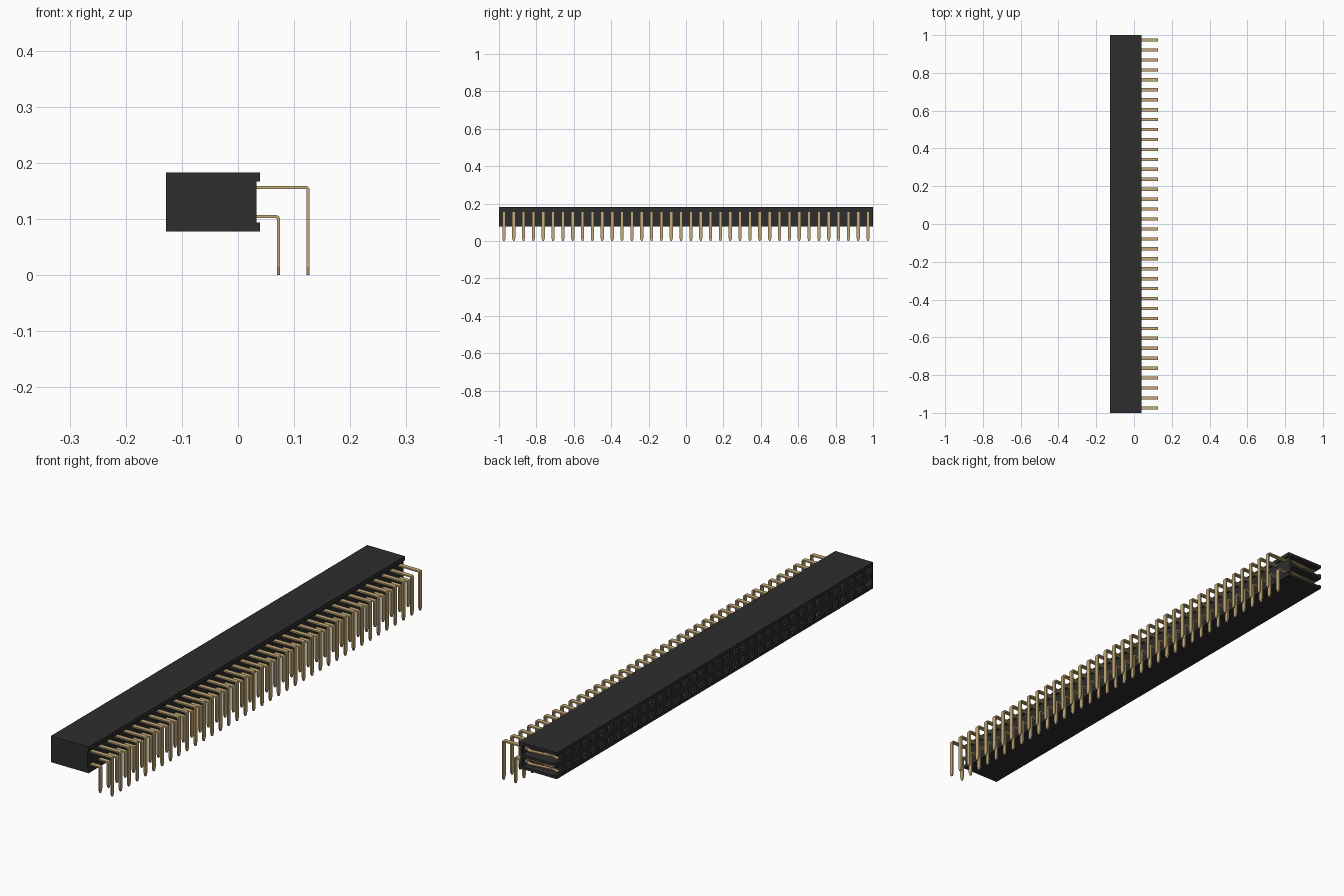
import bpy, bmesh
from mathutils import Vector, Matrix

cube = bpy.data.objects.get("Cube")
if cube:
    bpy.data.objects.remove(cube, do_unlink=True)

COUNT = 38
PITCH = 2.0 / COUNT
ROWS = {"lower": (0.104, 0.072), "upper": (0.156, 0.125)}   # pin height, leg x
X0, X1, LIP = -0.128, 0.033, 0.039
Z0, Z1 = 0.078, 0.183
MID = (Z0 + Z1) / 2


def material(name, rgb):
    m = bpy.data.materials.new(name)
    m.use_nodes = True
    m.diffuse_color = (*rgb, 1)
    bsdf = m.node_tree.nodes["Principled BSDF"]
    bsdf.inputs["Base Color"].default_value = (*rgb, 1)
    bsdf.inputs["Roughness"].default_value = 0.6
    return m


BLACK = material("black plastic", (0.027, 0.027, 0.027))
GOLD = material("gold metal", (0.56, 0.41, 0.19))


def box(bm, x, y, z):
    """Box from (min, max) ranges."""
    c = [(a + b) / 2 for a, b in (x, y, z)]
    s = [b - a for a, b in (x, y, z)]
    bmesh.ops.create_cube(bm, size=1, matrix=Matrix.Translation(c) @ Matrix.Diagonal((*s, 1)))


def strip(bm, path, thick):
    """Flat strip following (x, z, width) points, centred on y = 0."""
    pts = [Vector((p[0], p[1])) for p in path]
    rings = []
    for i, p in enumerate(pts):
        d_in = (p - pts[i - 1]).normalized() if i else (pts[1] - p).normalized()
        d_out = (pts[i + 1] - p).normalized() if i < len(pts) - 1 else d_in
        t = (d_in + d_out).normalized()
        n = Vector((-t.y, t.x)) * (thick / 2 / max(t.dot(d_in), 0.5))
        w = path[i][2] / 2
        rings.append([bm.verts.new((p.x + sx * n.x, sy * w, p.y + sx * n.y))
                      for sx, sy in ((1, -1), (1, 1), (-1, 1), (-1, -1))])
    for a, b in zip(rings, rings[1:]):
        for k in range(4):
            j = (k + 1) % 4
            bm.faces.new((a[k], a[j], b[j], b[k]))
    bm.faces.new(rings[0][::-1])
    bm.faces.new(rings[-1])


def finish(name, bm, mat, y=0.0, count=1):
    bmesh.ops.recalc_face_normals(bm, faces=bm.faces)
    me = bpy.data.meshes.new(name)
    bm.to_mesh(me)
    bm.free()
    me.materials.append(mat)
    ob = bpy.data.objects.new(name, me)
    bpy.context.collection.objects.link(ob)
    ob.location.y = y
    if count > 1:
        arr = ob.modifiers.new("repeat", "ARRAY")
        arr.count = count
        arr.use_relative_offset = False
        arr.use_constant_offset = True
        arr.constant_offset_displace = (0, PITCH, 0)
    return ob


# Long shell: top and bottom slabs, rear lips, divider, rear wall
bm = bmesh.new()
full = (-1, 1)
box(bm, (X0, LIP), full, (Z1 - 0.010, Z1))
box(bm, (X0, LIP), full, (Z0, Z0 + 0.010))
box(bm, (X1 - 0.008, LIP), full, (Z1 - 0.016, Z1 - 0.010))
box(bm, (X1 - 0.008, LIP), full, (Z0 + 0.010, Z0 + 0.016))
box(bm, (X0 + 0.001, X1 - 0.008), full, (MID - 0.005, MID + 0.005))
box(bm, (X1 - 0.008, X1), full, (Z0 + 0.016, Z1 - 0.016))
finish("housing_shell", bm, BLACK)

# Closed end wall
bm = bmesh.new()
box(bm, (X0, X1), (-1, -0.993), (Z0, Z1))
for z in ((Z0, Z0 + 0.016), (Z1 - 0.016, Z1)):
    box(bm, (X1, LIP), (-1, -0.993), z)
finish("end_wall", bm, BLACK)

# Partitions between the contact cells, thicker at the mouth
bm = bmesh.new()
box(bm, (X0 + 0.001, X1 - 0.004), (-0.005, 0.005), (Z0 + 0.005, Z1 - 0.005))
box(bm, (X0 + 0.001, X0 + 0.012), (-0.010, 0.010), (Z0 + 0.005, Z1 - 0.005))
finish("cell_partitions", bm, BLACK, -1 + PITCH, COUNT - 1)

# Mouth rails narrowing each row of openings
bm = bmesh.new()
for a, b in ((Z0 + 0.008, Z0 + 0.013), (MID - 0.010, MID + 0.010), (Z1 - 0.013, Z1 - 0.008)):
    box(bm, (X0 + 0.001, X0 + 0.012), full, (a, b))
finish("mouth_rails", bm, BLACK)

# Bent solder pins and the sprung contacts behind each opening
for row, (z, x) in ROWS.items():
    W, R = 0.017, 0.004
    bm = bmesh.new()
    strip(bm, [(0.015, z, W), (x - R, z, W), (x - R * 0.3, z - R * 0.3, W),
               (x, z - R, W), (x, 0.014, W), (x, 0, W * 0.4)], 0.0055)
    finish(row + "_pins", bm, GOLD, -1 + PITCH / 2, COUNT)
    bm = bmesh.new()
    for s in (-1, 1):
        strip(bm, [(0.024, z + s * 0.003, W), (0.010, z + s * 0.011, W),
                   (-0.095, z + s * 0.004, W * 0.8), (-0.116, z + s * 0.009, W * 0.8)], 0.004)
    finish(row + "_spring_contacts", bm, GOLD, -1 + PITCH / 2, COUNT)
